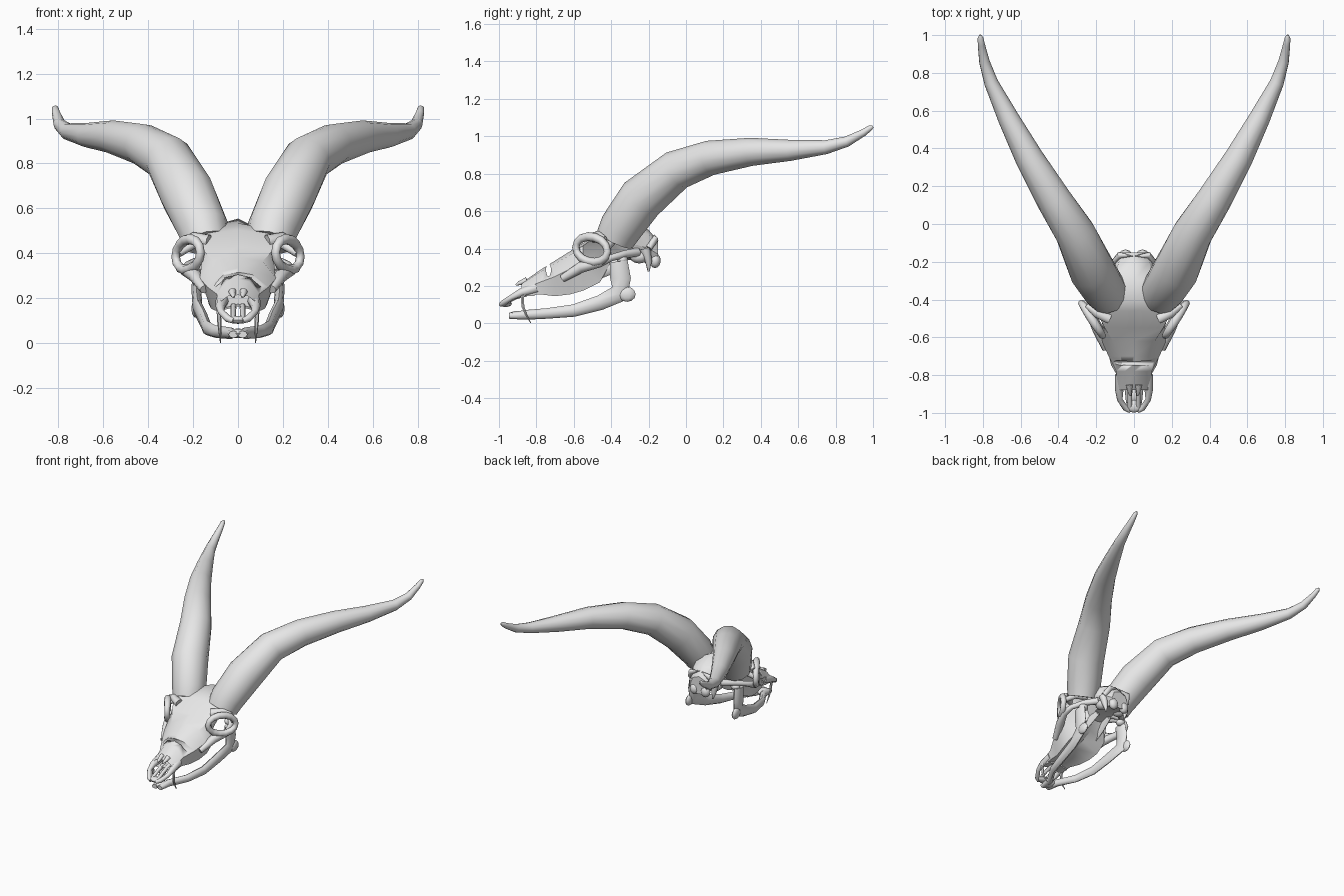
import bpy, bmesh
from math import sin, cos, pi, radians
from mathutils import Vector

cube = bpy.data.objects.get("Cube")
if cube:
    bpy.data.objects.remove(cube, do_unlink=True)

bone = bpy.data.materials.new("pale_bone")
bone.use_nodes = True
colour = (0.8, 0.8, 0.8, 1)
bone.diffuse_color = colour
bone.node_tree.nodes["Principled BSDF"].inputs["Base Color"].default_value = colour


def activate(obj):
    for other in bpy.context.selected_objects:
        other.select_set(False)
    obj.select_set(True)
    bpy.context.view_layer.objects.active = obj


def finish(name, bm, mirror=True, angle=50):
    """Turn a bmesh into a smooth shaded, optionally mirrored object."""
    bmesh.ops.recalc_face_normals(bm, faces=bm.faces)
    mesh = bpy.data.meshes.new(name)
    bm.to_mesh(mesh)
    bm.free()
    mesh.materials.append(bone)
    obj = bpy.data.objects.new(name, mesh)
    bpy.context.collection.objects.link(obj)
    activate(obj)
    bpy.ops.object.shade_smooth_by_angle(angle=radians(angle))
    if mirror:
        obj.modifiers.new("Mirror", "MIRROR").use_mirror_merge = False
    return obj


def loft(rings, closed=False):
    """Bridge successive rings of points; return the bmesh and its first cap."""
    bm = bmesh.new()
    loops = [[bm.verts.new(p) for p in ring] for ring in rings]
    pairs = list(zip(loops, loops[1:]))
    if closed:
        pairs.append((loops[-1], loops[0]))
    for a, b in pairs:
        for i in range(len(a)):
            j = (i + 1) % len(a)
            bm.faces.new((a[i], a[j], b[j], b[i]))
    if closed:
        return bm, None
    bm.faces.new(loops[-1])
    return bm, bm.faces.new(loops[0][::-1])


def sweep(name, path, sides=8, thick=None, closed=False, mirror=True):
    """Tube through (x, y, z, radius) points; thick fixes its sideways radius."""
    pts = [Vector(p[:3]) for p in path]
    n = len(pts)
    rings = []
    for i, p in enumerate(pts):
        if closed:
            t = pts[(i + 1) % n] - pts[i - 1]
        else:
            t = pts[min(i + 1, n - 1)] - pts[max(i - 1, 0)]
        t.normalize()
        u = Vector((1, 0, 0))
        u = (u - t * u.dot(t)).normalized()
        v = t.cross(u)
        r = path[i][3]
        rings.append([p + u * cos(a) * (thick or r) + v * sin(a) * r
                      for a in (2 * pi * k / sides for k in range(sides))])
    return finish(name, loft(rings, closed)[0], mirror)


def ball(name, centre, size, mirror=True):
    bm = bmesh.new()
    bmesh.ops.create_uvsphere(bm, u_segments=10, v_segments=6, radius=1)
    for v in bm.verts:
        v.co = Vector(centre) + v.co * Vector(size)
    return finish(name, bm, mirror)


# Skull: y, crest height, brow, cheek and tooth edge (x, z), palate height
sections = [
    (-.88, .215, (.045, .21), (.085, .18), (.08, .145), .165),
    (-.78, .285, (.05, .275), (.095, .22), (.085, .155), .18),
    (-.7, .335, (.07, .32), (.135, .25), (.1, .145), .18),
    (-.62, .385, (.11, .365), (.17, .29), (.12, .155), .2),
    (-.55, .43, (.155, .415), (.165, .31), (.13, .175), .23),
    (-.46, .505, (.2, .48), (.1, .4), (.12, .22), .27),
    (-.4, .535, (.19, .5), (.1, .42), (.06, .33), .32),
    (-.3, .555, (.11, .5), (.12, .43), (.07, .35), .34),
    (-.2, .5, (.08, .475), (.1, .4), (.06, .33), .32),
    (-.15, .44, (.05, .42), (.07, .37), (.05, .32), .31),
]
rings = []
for y, top, brow, cheek, edge, palate in sections:
    half = [brow, cheek, edge]
    outline = [(0, top)] + half + [(0, palate)] + [(-x, z) for x, z in half[::-1]]
    rings.append([(x, y, z) for x, z in outline])
bm, nose = loft(rings)
# Hollow nasal cavity
bmesh.ops.inset_individual(bm, faces=[nose], thickness=.012)
for v in nose.verts:
    v.co.y += .07
skull = finish("skull", bm, mirror=False, angle=40)

# Slots in front of the eyes
slot = ball("slot_cutter", (0, -.735, .285), (.6, .014, .034), mirror=False)
slot.hide_render = True
cut = skull.modifiers.new("Slots", "BOOLEAN")
cut.operation, cut.object, cut.solver = "DIFFERENCE", slot, "EXACT"
activate(skull)
bpy.ops.object.modifier_apply(modifier=cut.name)
bpy.data.objects.remove(slot, do_unlink=True)

# Horns
sweep("horns", [
    (.14, -.38, .45, .105), (.155, -.35, .51, .115), (.225, -.24, .665, .124),
    (.31, -.05, .82, .108), (.425, .13, .885, .093), (.555, .35, .917, .075),
    (.665, .56, .925, .056), (.757, .75, .942, .037), (.792, .86, .972, .028),
    (.808, .95, 1.02, .019), (.813, .985, 1.045, .015), (.814, 1, 1.052, .006),
], sides=12)

# Eye socket rims, facing outward and forward
across, centre = Vector((.055, .085, -.01)), Vector((.222, -.505, .395))
rim = []
for k in range(14):
    a = 2 * pi * k / 14
    p = centre + across * cos(a) + Vector((0, 0, .068)) * sin(a)
    rim.append((*p, .019 + .005 * sin(a) ** 2))
sweep("eye_socket_rims", rim, closed=True)
sweep("brow_ridges", [(.13, -.5, .455, .03), (.2, -.47, .47, .025), (.25, -.435, .45, .015)])
sweep("cheek_bones", [(.15, -.66, .24, .02), (.19, -.56, .3, .03),
                      (.235, -.46, .325, .025), (.22, -.4, .35, .018),
                      (.17, -.33, .37, .02), (.1, -.26, .38, .025)])
sweep("cheek_struts", [(.265, -.43, .4, .018), (.2, -.39, .44, .02), (.1, -.36, .46, .03)])

# Front of the muzzle: outer and inner prongs meeting at the tip
sweep("muzzle_sides", [(.07, -.8, .19, .03), (.078, -.88, .165, .022),
                       (.075, -.93, .14, .015), (.045, -.975, .11, .016),
                       (.02, -.99, .1, .012)])
sweep("muzzle_centre", [(.02, -.83, .165, .014), (.022, -.91, .14, .012), (.022, -.98, .105, .012)])
ball("muzzle_tip", (0, -.965, .105), (.05, .034, .018), mirror=False)
sweep("nasal_tips", [(.025, -.85, .23, .018), (.022, -.895, .213, .01), (.018, -.91, .205, .004)])

# Curved tusks
sweep("tusks", [(.083, -.85, .18, .012), (.085, -.875, .14, .01), (.083, -.872, .09, .009),
                (.08, -.855, .045, .006), (.078, -.83, .002, .002)], sides=6)

# Lower jaw
sweep("lower_jaw", [(.02, -.945, .04, .016), (.03, -.86, .045, .026), (.1, -.74, .053, .028),
                    (.137, -.6, .068, .033), (.155, -.46, .11, .04), (.18, -.355, .16, .052),
                    (.185, -.35, .24, .055), (.18, -.36, .33, .048)], thick=.022)
ball("jaw_angles", (.19, -.315, .155), (.018, .046, .04))
ball("jaw_joints", (.165, -.34, .34), (.035, .03, .024))
ball("chin", (0, -.9, .045), (.045, .048, .022), mirror=False)

# Back of the skull
ball("neck_joints", (.045, -.165, .335), (.035, .03, .04))
ball("ear_bulbs", (.075, -.25, .355), (.04, .05, .035))
sweep("ear_spikes", [(.09, -.22, .4, .03), (.09, -.2, .33, .018), (.08, -.2, .277, .005)])
sweep("nape_crest", [(-.1, -.2, .4, .018), (-.075, -.165, .45, .018), (0, -.17, .475, .018),
                     (.075, -.165, .45, .018), (.1, -.2, .4, .018)],
      thick=.02, mirror=False)
sweep("palate_wings", [(.07, -.5, .26, .035), (.06, -.42, .29, .035), (.05, -.33, .34, .03)], thick=.014)
